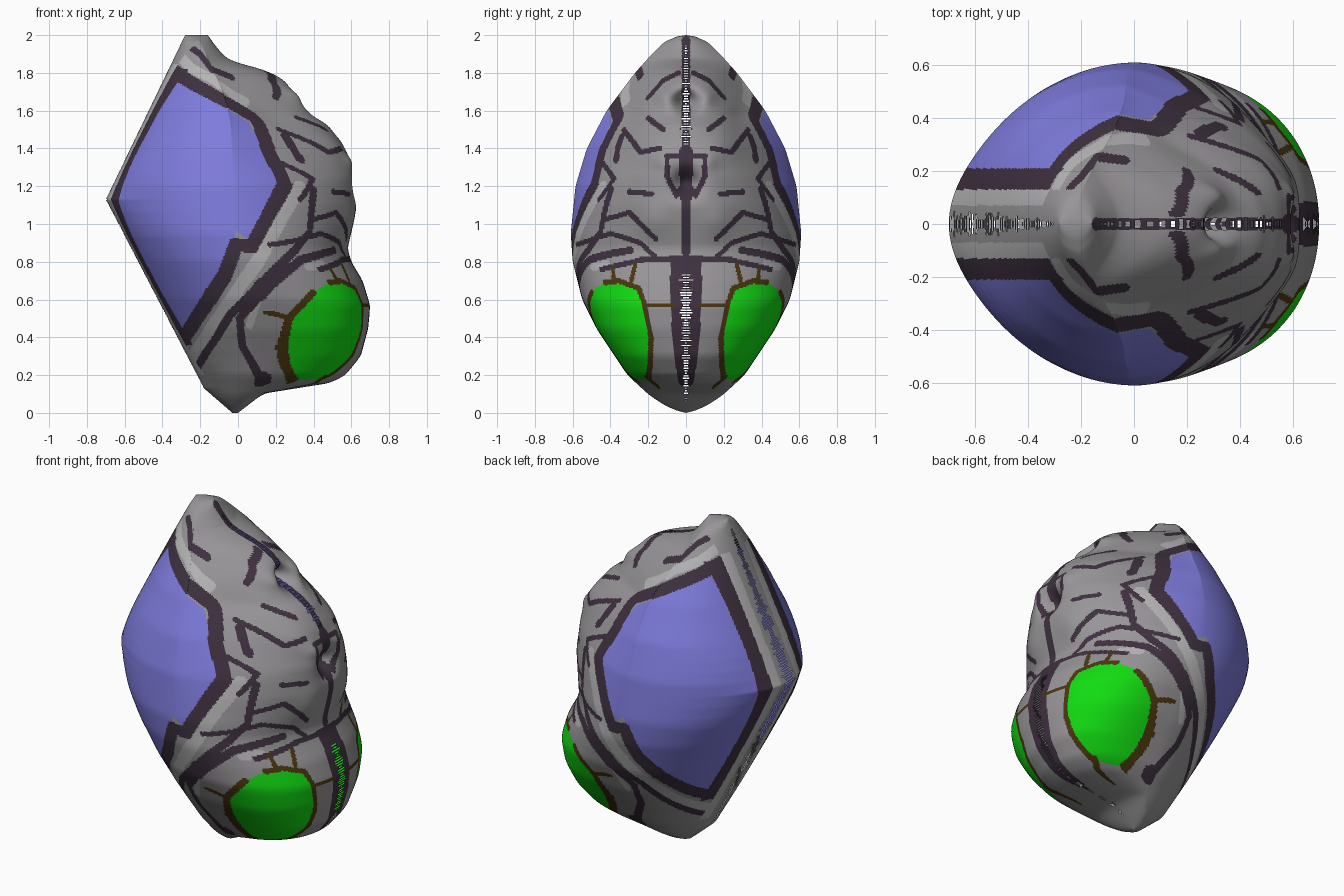
import bpy, bmesh, math, random

random.seed(4)
if "Cube" in bpy.data.objects:
    bpy.data.objects.remove(bpy.data.objects["Cube"])

ROWS, COLS = 300, 230
GREY, LIGHT, BLUE, GREEN, DARK, BROWN = range(6)
COLOURS = [("grey skin", (.31, .3, .31)), ("light grey trim", (.47, .46, .47)),
           ("periwinkle panel", (.21, .2, .72)), ("green eye", (.006, .72, .006)),
           ("dark purple line", (.048, .03, .05)), ("brown rim", (.07, .038, .005))]

# Profiles as (height, value)
FRONT = [(0, 0), (.1, .13), (.125, .2), (.135, .42), (.19, .56), (.3, .65), (.45, .69), (.57, .7),
         (.7, .66), (.8, .6), (.87, .58), (1, .61), (1.1, .63), (1.25, .63), (1.33, .6), (1.43, .55),
         (1.53, .47), (1.56, .42), (1.7, .32), (1.75, .26), (1.8, .18), (1.84, .06), (1.86, -.04),
         (1.93, -.11), (2, -.16)]
BACK = [(0, -.03), (.13, -.18), (1.13, -.7), (2, -.28)]
MIDDLE = [(0, -.02), (.2, .14), (.5, .15), (.9, .01), (1.2, -.02), (1.6, -.04), (1.8, -.12), (2, -.22)]
DEPTH = [(0, 0), (.02, .08), (.09, .19), (.2, .31), (.44, .47), (.6, .55), (.8, .6), (.95, .61),
         (1.2, .585), (1.4, .525), (1.6, .42), (1.7, .345), (1.8, .27), (1.9, .18), (1.96, .12),
         (1.99, .07), (2, 0)]
# Boxy below, pinched towards the crown
PINCH = [(0, 1), (.15, .7), (.3, .6), (.5, .7), (.8, 1), (1.2, 1.4), (1.5, 2.2), (1.8, 2.6), (2, 1.6)]
# Soft swellings and hollows: sideways, height, amount, spread
RELIEF = [(.2, 1.42, .03, .1), (.17, 1.02, .02, .09), (0, 1.65, -.15, .055), (0, 1.22, -.11, .07),
          (.12, 1.68, .03, .05), (.3, 1.58, -.04, .07), (.12, 1.33, .02, .05)]


def linear(table, z):
    for (a, p), (b, q) in zip(table, table[1:]):
        if z <= b:
            return p + (q - p) * max(0, z - a) / (b - a)
    return table[-1][1]


def soft(table, z, reach=.022):
    reach = min(reach, z, 2 - z) if 0 <= z <= 2 else 0
    return sum(linear(table, z + reach * k / 3) for k in range(-3, 4)) / 7


def section(z):
    return soft(FRONT, z), linear(BACK, z), soft(MIDDLE, z, .1), soft(DEPTH, z), soft(PINCH, z, .15)


def ring(z):
    """Half cross-section, round from the front seam to the back seam."""
    f, b, m, d, pinch = section(z)
    rounded = soft(BACK, z, .2)
    points = []
    for j in range(COLS + 1):
        t = j * math.pi / COLS
        c, y = math.cos(t), d * math.sin(t)
        if c > 0:
            x = m + c ** pinch * (f - m)
            for sy, sz, amount, r in RELIEF:
                x += amount * c * math.exp(-((y - sy) ** 2 + (z - sz) ** 2) / (r * r))
        else:
            x = m + c * (m - rounded - (b - rounded) * c ** 8)
        points.append((x, y, z))
    return points


# Convert drawn paths to (angle, height) on the shell
def resample(path):
    out = []
    for (a, p), (b, q) in zip(path, path[1:]):
        n = max(2, int(math.hypot(b - a, q - p) / .006))
        out += [(a + (b - a) * k / n, p + (q - p) * k / n) for k in range(n)]
    return out + [path[-1]]


def side(*path):
    out = []
    for x, z in resample(path):
        f, b, m, d, pinch = section(z)
        c = min(1, (x - m) / (f - m)) ** (1 / pinch) if x > m else max(-1, (x - m) / (m - b))
        out.append((math.acos(c), z))
    return out


def face(*path):
    return [(math.asin(min(1, y / max(.01, soft(DEPTH, z)))), z) for y, z in resample(path)]


paint = [[GREY] * COLS for _ in range(ROWS)]


def cell(i, j):
    return (j + .5) * math.pi / COLS, (i + .5) * 2 / ROWS


def stroke(colour, width, path):
    """Brush a colour along a path."""
    for t, z in path:
        d = max(.05, soft(DEPTH, z))
        ri, rj = int(width * ROWS / 2) + 1, int(width / d * COLS / math.pi) + 1
        ci, cj = int(z * ROWS / 2), int(t * COLS / math.pi)
        for i in range(max(0, ci - ri), min(ROWS, ci + ri + 1)):
            for j in range(max(0, cj - rj), min(COLS, cj + rj + 1)):
                ct, cz = cell(i, j)
                if math.hypot((ct - t) * d, cz - z) < width:
                    paint[i][j] = colour


def fill(colour, path):
    """Fill a closed outline row by row."""
    loop = list(zip(path, path[1:] + path[:1]))
    for i in range(ROWS):
        z = cell(i, 0)[1]
        hits = sorted(a + (b - a) * (z - p) / (q - p) for (a, p), (b, q) in loop if (p > z) != (q > z))
        for lo, hi in zip(hits[::2], hits[1::2]):
            for j in range(COLS):
                if lo < cell(i, j)[0] < hi:
                    paint[i][j] = colour


# Light trim, side panels
stroke(LIGHT, .028, side((-.31, 1.89), (-.24, 1.82), (-.14, 1.77), (-.02, 1.68), (.04, 1.65)))
stroke(LIGHT, .03, side((.33, 1.2), (.13, .84), (-.1, .51), (-.26, .27)))
stroke(LIGHT, .02, side((.45, .79), (.37, .77)))
stroke(LIGHT, .018, side((.1, .58), (.06, .46)))
stroke(LIGHT, .016, face((.54, .8), (.46, .82)))
fill(BLUE, side((-.7, 1.13), (-.37, 1.78), (-.33, 1.77), (.06, 1.54), (.13, 1.39), (.21, 1.21),
                (.06, .915), (-.01, .96), (-.04, .82), (-.28, .41), (-.32, .41), (-.7, 1.13)))
stroke(DARK, .036, side((-.37, 1.83), (-.25, 1.75), (.1, 1.56), (.16, 1.39), (.25, 1.21), (.07, .88),
                        (-.01, .89), (-.07, .73), (-.31, .36)))

# Dark lines on the flanks
for line in [((-.27, 1.95), (-.2, 1.9), (-.14, 1.82), (-.04, 1.78)),
             ((.4, 1.18), (.38, .96), (.3, .86), (.14, .7), (-.04, .52), (-.12, .39), (-.25, .2)),
             ((.51, .86), (.33, .81), (.13, .64), (.01, .5), (.02, .36), (.13, .16)),
             ((.25, 1.46), (.33, 1.34))]:
    stroke(DARK, .02, side(*line))

# Dark lines on the face
for line in [((.58, .89), (.4, .95), (.24, .9), (.16, .82)),
             ((.45, .76), (.24, .81), (0, .82)),
             ((.44, 1.02), (.3, 1.06), (.16, .92)),
             ((.03, 1.36), (.1, 1.36), (.1, 1.25), (.05, 1.15), (.02, 1.2)),
             ((.33, 1.5), (.24, 1.38), (.14, 1.4)),
             ((.46, 1.35), (.38, 1.24), (.46, 1.13)),
             ((.3, 1.17), (.18, 1.16)), ((.2, 1.56), (.12, 1.5)),
             ((.04, 1.8), (.12, 1.76), (.2, 1.67))]:
    stroke(DARK, .014, face(*line))
stroke(DARK, .022, face((0, .85), (0, 1.98)))
stroke(DARK, .035, face((0, 1.15), (0, 1.38)))
stroke(DARK, .045, face((0, .18), (.03, .4), (.04, .79)))
stroke(DARK, .045, face((0, .2), (0, .79)))

# Eyes with rims and spokes
eye = (face((.36, .7), (.25, .66), (.215, .56), (.185, .4), (.19, .25), (.2, .18))
       + side((.29, .17), (.25, .25), (.235, .35), (.27, .5), (.4, .64)) + face((.43, .69), (.36, .7)))
fill(GREEN, eye)
stroke(BROWN, .015, eye)
stroke(BROWN, .013, side((.17, .53), (.28, .5)))
for line in [((.27, .78), (.29, .7)), ((.2, .57), (.07, .57)), ((.39, .77), (.38, .69)), ((.21, .19), (.15, .14))]:
    stroke(BROWN, .013, face(*line))

# Back ridge: grey strip with dark borders
for i in range(ROWS):
    for j in range(COLS // 2, COLS):
        t, z = cell(i, j)
        y = soft(DEPTH, z) * math.sin(t)
        if y < .13:
            paint[i][j] = LIGHT if y > .07 and .2 < z < 1.85 else GREY
        elif y < .21 and .36 < z < 1.82:
            paint[i][j] = DARK

# Half shell with a ragged seam, mirrored across the middle
bm = bmesh.new()
grid = [[bm.verts.new(p) for p in ring(i * 2 / ROWS)] for i in range(ROWS + 1)]
for i in range(ROWS):
    z = cell(i, 0)[1]
    open_front = i % 2 and (.05 < z < .74 or 1.42 < z < 1.95)
    front_gap = random.randint(1, 5) if open_front else 0
    back_gap = random.randint(2, 7) if i % 2 and .1 < z < 1.95 else 0
    for j in range(front_gap, COLS - back_gap):
        quad = bm.faces.new((grid[i][j], grid[i][j + 1], grid[i + 1][j + 1], grid[i + 1][j]))
        quad.material_index = paint[i][j]
        quad.smooth = True
mesh = bpy.data.meshes.new("head_shell")
bm.to_mesh(mesh)
bm.free()
for name, rgb in COLOURS:
    mat = bpy.data.materials.new(name)
    mat.use_nodes = True
    mat.diffuse_color = (*rgb, 1)
    mat.node_tree.nodes["Principled BSDF"].inputs["Base Color"].default_value = (*rgb, 1)
    mesh.materials.append(mat)
shell = bpy.data.objects.new("head_shell", mesh)
bpy.context.collection.objects.link(shell)
mirror = shell.modifiers.new("mirror", "MIRROR")
mirror.use_axis = (False, True, False)
mirror.merge_threshold = .0005
